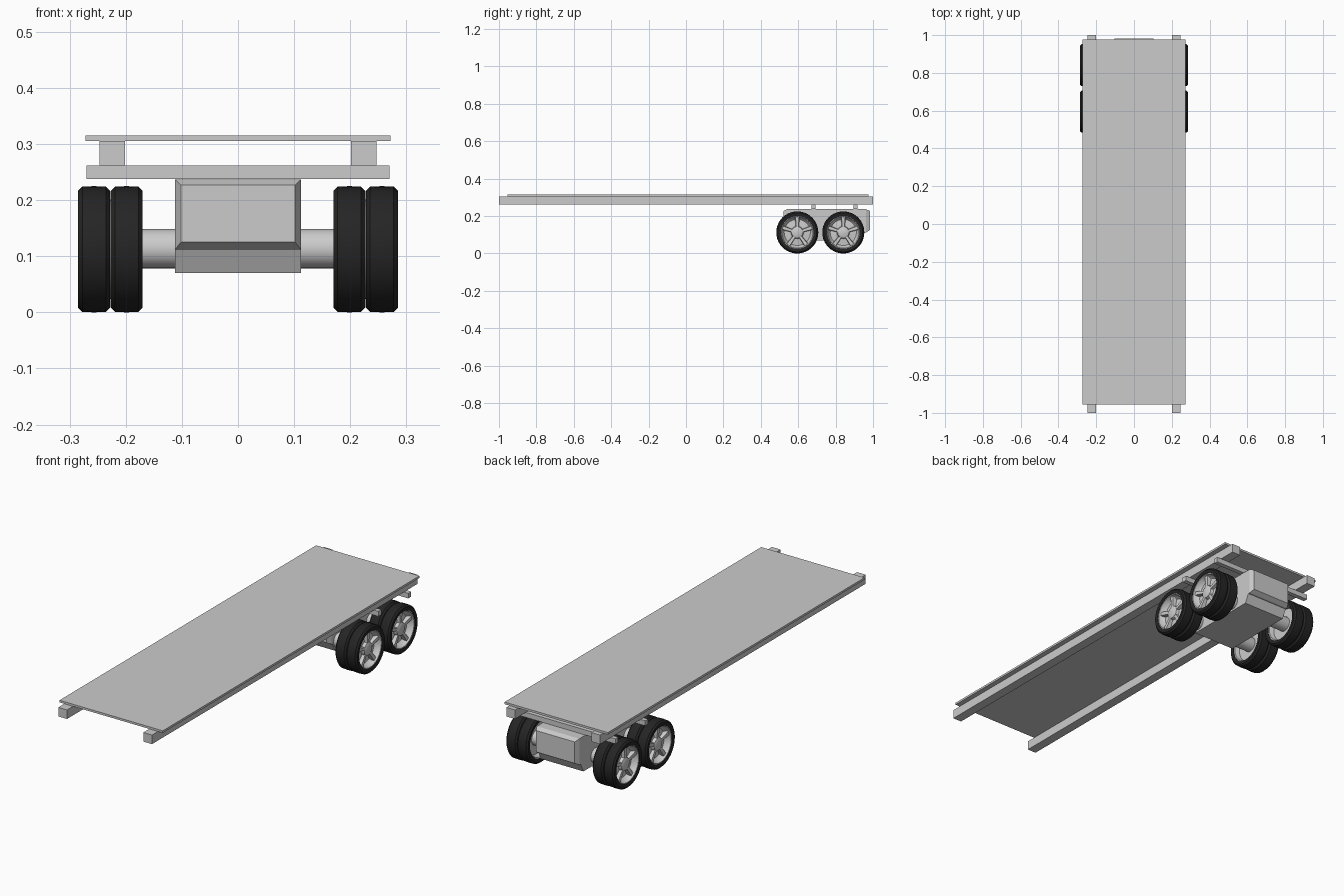
import bpy, bmesh, math
from mathutils import Matrix, Vector

if "Cube" in bpy.data.objects:
    bpy.data.objects.remove(bpy.data.objects["Cube"])

black = bpy.data.materials.new("rubber")
black.diffuse_color = (0.018, 0.018, 0.018, 1)
black.use_nodes = True
black.node_tree.nodes["Principled BSDF"].inputs["Base Color"].default_value = black.diffuse_color


def finish(name, bm, mat=None, mirror=False, smooth=False):
    bmesh.ops.recalc_face_normals(bm, faces=bm.faces)
    mesh = bpy.data.meshes.new(name)
    bm.to_mesh(mesh)
    bm.free()
    ob = bpy.data.objects.new(name, mesh)
    bpy.context.collection.objects.link(ob)
    if mat:
        mesh.materials.append(mat)
    if mirror:
        mod = ob.modifiers.new("mirror", 'MIRROR')
        mod.use_mirror_merge = False
    if smooth:
        bpy.ops.object.select_all(action='DESELECT')
        ob.select_set(True)
        bpy.context.view_layer.objects.active = ob
        bpy.ops.object.shade_smooth_by_angle(angle=math.radians(32))
    return ob


def box(name, x, y, z, mirror=False):
    bm = bmesh.new()
    bmesh.ops.create_cube(bm, size=1)
    for v in bm.verts:
        v.co = [(a + b) / 2 + c * (b - a) for (a, b), c in zip((x, y, z), v.co)]
    return finish(name, bm, mirror=mirror)


def lathe(name, profile, y, z, mat=None, n=40, closed=False, mirror=True):
    """Spin (x, radius) points around an axle parallel to x."""
    bm = bmesh.new()
    vs = [bm.verts.new((x, 0, r)) for x, r in profile]
    es = [bm.edges.new(p) for p in zip(vs, vs[1:])]
    if closed:
        es.append(bm.edges.new((vs[-1], vs[0])))
    bmesh.ops.spin(bm, geom=vs + es, cent=(0, 0, 0), axis=(1, 0, 0),
                   angle=math.tau, steps=n, use_duplicate=False)
    bmesh.ops.remove_doubles(bm, verts=bm.verts, dist=1e-5)
    bmesh.ops.translate(bm, verts=bm.verts, vec=(0, y, z))
    return finish(name, bm, mat, mirror, True)


def rings(name, sections):
    """Join rectangles (half x, y0, y1, z) or (half x, z0, z1) rings into a solid."""
    bm = bmesh.new()
    loops = [[bm.verts.new(p) for p in s] for s in sections]
    for a, b in zip(loops, loops[1:]):
        for i in range(4):
            bm.faces.new((a[i], a[i - 1], b[i - 1], b[i]))
    bm.faces.new(loops[0])
    bm.faces.new(loops[-1])
    return finish(name, bm)


# Flat deck, long rails and cross members
box("deck", (-.272, .272), (-.955, .977), (.305, .315))
box("rail", (.201, .247), (-1, 1), (.262, .305), mirror=True)
for y in (.682, .907):
    box("cross_member", (-.27, .27), (y - .011, y + .011), (.238, .262))


# Bogie housing: chamfered upper box with a tapered belly
def upright(h, y, z0, z1):
    return [(-h, y, z0), (h, y, z0), (h, y, z1), (-h, y, z1)]


def level(h, y0, y1, z):
    return [(-h, y0, z), (h, y0, z), (h, y1, z), (-h, y1, z)]


rings("bogie_housing", [upright(.102, .52, .125, .227), upright(.112, .542, .112, .237),
                        upright(.112, .962, .112, .237), upright(.102, .983, .125, .227)])
rings("bogie_belly", [level(.112, .55, .953, .112), level(.112, .572, .932, .07)])

# Axles and dual wheels
ZC, R = .1125, .1125
for y in (.595, .841):
    lathe("axle", [(-.205, 0), (-.205, .035), (.205, .035), (.205, 0)], y, ZC + .001,
          n=32, mirror=False)
    for x in (.1985, .2565):
        lathe("tyre", [(x - .026, .087), (x - .0285, .093), (x - .0285, .104),
                       (x - .021, .1115), (x, R), (x + .021, .1115),
                       (x + .0285, .104), (x + .0285, .093), (x + .026, .087)],
              y, ZC, black, closed=True)
    lathe("rim", [(.2, 0), (.2, .077), (.178, .083), (.173, .089), (.281, .089),
                  (.280, .084), (.262, .079), (.252, .07), (.256, .034),
                  (.270, .030), (.274, .022), (.274, 0)], y, ZC)
    # Five tapered spokes
    bm = bmesh.new()
    for k in range(5):
        new = bmesh.ops.create_cube(bm, size=1)["verts"]
        for v in new:
            outer = v.co.z > 0
            top = v.co.x > 0
            v.co = Vector(((.272 if outer else .269) if top else .25,
                           v.co.y * (.026 if outer else .018) * (.7 if top else 1),
                           .082 if outer else .024))
        bmesh.ops.rotate(bm, verts=new, cent=(0, 0, 0),
                         matrix=Matrix.Rotation(math.tau * k / 5, 3, 'X'))
    bmesh.ops.translate(bm, verts=bm.verts, vec=(0, y, ZC))
    finish("wheel_spokes", bm, mirror=True)
